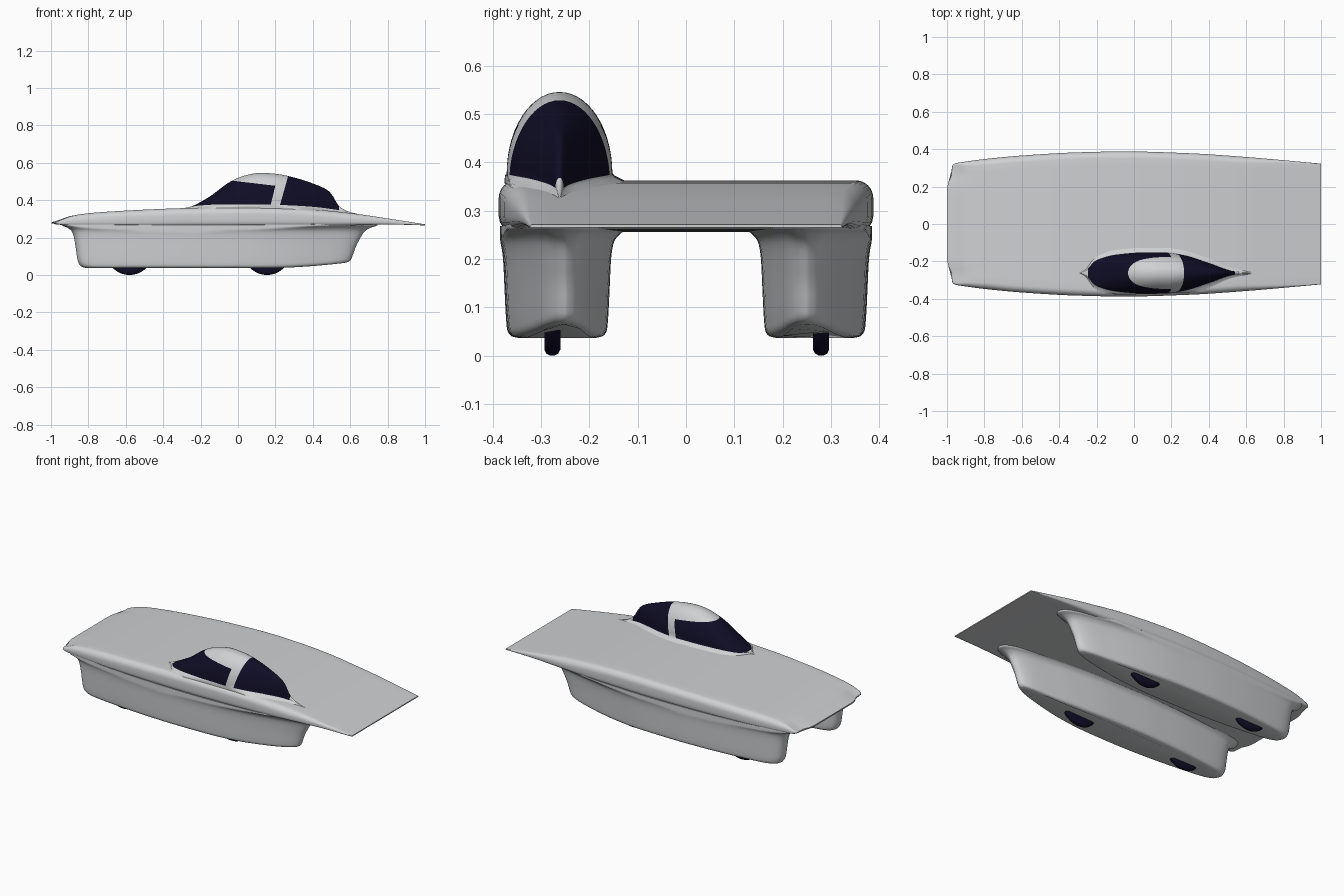
import bpy, bmesh, math
from mathutils import Vector

if "Cube" in bpy.data.objects:
    bpy.data.objects.remove(bpy.data.objects["Cube"])


def material(name, rgb):
    m = bpy.data.materials.new(name)
    m.diffuse_color = (*rgb, 1)
    m.use_nodes = True
    m.node_tree.nodes["Principled BSDF"].inputs["Base Color"].default_value = m.diffuse_color
    return m


PAINT = material("pale grey paint", (0.62, 0.635, 0.645))
DARK = material("dark navy", (0.005, 0.004, 0.019))


def curve(pts):
    """Smooth monotone interpolation through (x, value) points."""
    xs, ys = [p[0] for p in pts], [p[1] for p in pts]
    n = len(xs)
    d = [(ys[i + 1] - ys[i]) / (xs[i + 1] - xs[i]) for i in range(n - 1)]
    m = [d[0]] + [0 if a * b <= 0 else 2 * a * b / (a + b) for a, b in zip(d, d[1:])] + [d[-1]]

    def f(x):
        if x <= xs[0]:
            return ys[0]
        if x >= xs[-1]:
            return ys[-1]
        i = max(k for k in range(n - 1) if xs[k] <= x)
        h = xs[i + 1] - xs[i]
        t = (x - xs[i]) / h
        return ((2*t**3 - 3*t*t + 1) * ys[i] + (t**3 - 2*t*t + t) * h * m[i]
                + (3*t*t - 2*t**3) * ys[i + 1] + (t**3 - t*t) * h * m[i + 1])
    return f


def loft(rings):
    bm = bmesh.new()
    vs = [[bm.verts.new(p) for p in r] for r in rings]
    n = len(vs[0])
    for a, b in zip(vs, vs[1:]):
        for i in range(n):
            bm.faces.new((a[i], a[(i + 1) % n], b[(i + 1) % n], b[i]))
    bm.faces.new(vs[0])
    bm.faces.new(vs[-1])
    bmesh.ops.recalc_face_normals(bm, faces=bm.faces)
    return bm


def finish(name, bm, mats, angle=40):
    me = bpy.data.meshes.new(name)
    bm.to_mesh(me)
    bm.free()
    for m in mats:
        me.materials.append(m)
    ob = bpy.data.objects.new(name, me)
    bpy.context.collection.objects.link(ob)
    bpy.ops.object.select_all(action='DESELECT')
    ob.select_set(True)
    bpy.context.view_layer.objects.active = ob
    bpy.ops.object.shade_smooth_by_angle(angle=math.radians(angle))
    return ob


# Deck profiles along the car: half width, top height, underside height
half_w = curve([(-1, .29), (-.985, .312), (-.96, .325), (-.9, .334), (-.8, .347), (-.6, .366),
                (-.3, .383), (-.05, .388), (.3, .378), (.6, .358), (1, .323)])
deck_top = curve([(-1, .281), (-.96, .293), (-.9, .314), (-.8, .33), (-.6, .344), (-.3, .357),
                  (0, .363), (.2, .36), (.4, .35), (.6, .331), (.8, .302), (1, .271)])
deck_low = curve([(-1, .274), (-.9, .264), (-.6, .256), (0, .256), (.4, .259), (.7, .268),
                  (.8, .27), (1, .265)])

# Deck: thin wing with rounded edges
rings = []
stations = [-1, -.993, -.985, -.972, -.96, -.94, -.92] + [-.9 + .05 * i for i in range(39)]
for x in stations:
    w, zt, zb = half_w(x), deck_top(x), deck_low(x)
    rt, rb = min(.036, .5 * (zt - zb)), .3 * (zt - zb)
    right = []
    for i in range(9):
        y = (w - rt) * i / 9
        right.append((y, zt))
    for i in range(7):
        a = math.pi / 2 * (1 - i / 6)
        right.append((w - rt + rt * math.cos(a), zt - rt + rt * math.sin(a)))
    for i in range(5):
        a = -math.pi / 2 * i / 4
        right.append((w - rb + rb * math.cos(a), zb + rb + rb * math.sin(a)))
    for i in range(8, -1, -1):
        right.append(((w - rb) * i / 9, zb))
    section = right + [(-y, z) for y, z in right[-2:0:-1]]
    fade = min(1, max(0, (-.85 - x) / .14))
    rings.append([(x + .028 * fade * math.exp(-((abs(y) - .275) / .045) ** 2), y, z)
                  for y, z in section])
finish("deck", loft(rings), [PAINT], 50)

# Wheel pods: stacked teardrop outlines flaring into the deck
pod_shape = curve([(0, 0), (.004, .2), (.015, .38), (.05, .55), (.15, .74), (.3, .92), (.45, 1),
                   (.6, .98), (.75, .83), (.88, .58), (.95, .41), (.985, .25), (.996, .13), (1, 0)])
LEVELS = [(.036, -.80, .57, .078), (.040, -.825, .59, .094), (.052, -.845, .603, .103),
          (.08, -.858, .613, .106), (.14, -.867, .63, .109), (.20, -.877, .655, .112),
          (.235, -.89, .68, .118), (.254, -.915, .712, .133), (.266, -.94, .745, .150),
          (.285, -.94, .745, .150)]
level = [curve([(k, row[j]) for k, row in enumerate(LEVELS)]) for j in range(4)]
N = 44
for side, label in ((-1, "right"), (1, "left")):
    rings = []
    for k in range(0, 37):
        z, xf, xr, th = (f(k / 4) for f in level)
        outer, inner = [], []
        for i in range(N + 1):
            u = .5 - .5 * math.cos(math.pi * i / N)
            x = xf + (xr - xf) * u
            c = .268 - .018 * u ** 4
            t = th * pod_shape(u)
            lift = .13 * max(0, x - .1) ** 2 * max(0, 1 - (z - .036) / .15)
            zz = min(z + lift, deck_low(x) + .012)
            outer.append((x, side * min(c + t, half_w(x) - .003), zz))
            inner.append((x, side * (c - t), zz))
        rings.append(outer + inner[-2:0:-1])
    finish(label + "_wheel_pod", loft(rings), [PAINT], 60)

# Canopy: half-ellipse sections with a flared foot
can_top = curve([(-.29, .355), (-.25, .366), (-.2, .39), (-.15, .42), (-.03, .505), (.05, .535),
                 (.12, .546), (.2, .541), (.3, .521), (.4, .489), (.48, .453), (.505, .425),
                 (.54, .368), (.58, .343), (.64, .325)])
can_w = curve([(-.29, .0), (-.26, .01), (-.24, .03), (-.22, .055), (-.19, .073), (-.1, .097),
               (.05, .109), (.17, .109), (.27, .094), (.4, .053), (.54, .008), (.64, .001)])
flare = curve([(-.29, 0), (-.22, .7), (-.1, 1), (.35, 1), (.54, .6), (.64, 0)])
CY = -.262
rings = []
xs = [-.29, -.27, -.255, -.245] + [-.235 + .0155 * i for i in range(51)] + [.56, .58, .61, .64]
for x in xs:
    zd, w, fl = deck_top(x), can_w(x), flare(x)
    base = zd + .015 * fl
    h = max(.0005, can_top(x) - base)
    half = [(w + .036 * fl, zd - .005), (w + .017 * fl, zd + .004 * fl), (w + .005 * fl, zd + .010 * fl)]
    half += [(w * math.cos(a) + .0005, base + h * math.sin(a))
             for a in (math.pi / 2 * i / 14 for i in range(14))]
    sec = half + [(0, base + h)] + [(-y, z) for y, z in half[::-1]]
    rings.append([(x, max(CY + y, -half_w(x) + .012), z) for y, z in sec])
bm = loft(rings)

# Window borders: roof line and the slanted pillar, cut into the canopy
cuts = [(Vector((-.04, 0, .505)), Vector((.117, 0, 1))),
        (Vector((.175, 0, .375)), Vector((1, 0, -.24))),
        (Vector((.225, 0, .375)), Vector((1, 0, -.28)))]
for co, no in cuts:
    bmesh.ops.bisect_plane(bm, geom=bm.verts[:] + bm.edges[:] + bm.faces[:], dist=1e-6,
                           plane_co=co, plane_no=no)
for f in bm.faces:
    c = f.calc_center_median()
    above_roof, past_a, past_b = ((c - co).dot(no) > 0 for co, no in cuts)
    inside = -.245 < c.x < .54 and c.z > deck_top(c.x) + .0145 * flare(c.x)
    f.material_index = int(inside and (past_b or (not above_roof and not past_a)))
finish("canopy", bm, [PAINT, DARK], 60)

# Wheels: rounded discs
R, T = .126, .0165
for x, end in ((-.58, "front"), (.155, "rear")):
    for y, label in ((-.277, "right"), (.28, "left")):
        prof = [(R - .03, -T), (R - .012, -T), (R - .004, -T * .75), (R, -T * .3),
                (R, T * .3), (R - .004, T * .75), (R - .012, T), (R - .03, T)]
        rings = [[(x + r * math.cos(2 * math.pi * i / 48), y + o, R + r * math.sin(2 * math.pi * i / 48))
                  for i in range(48)] for r, o in prof]
        finish(end + "_" + label + "_wheel", loft(rings), [DARK])
